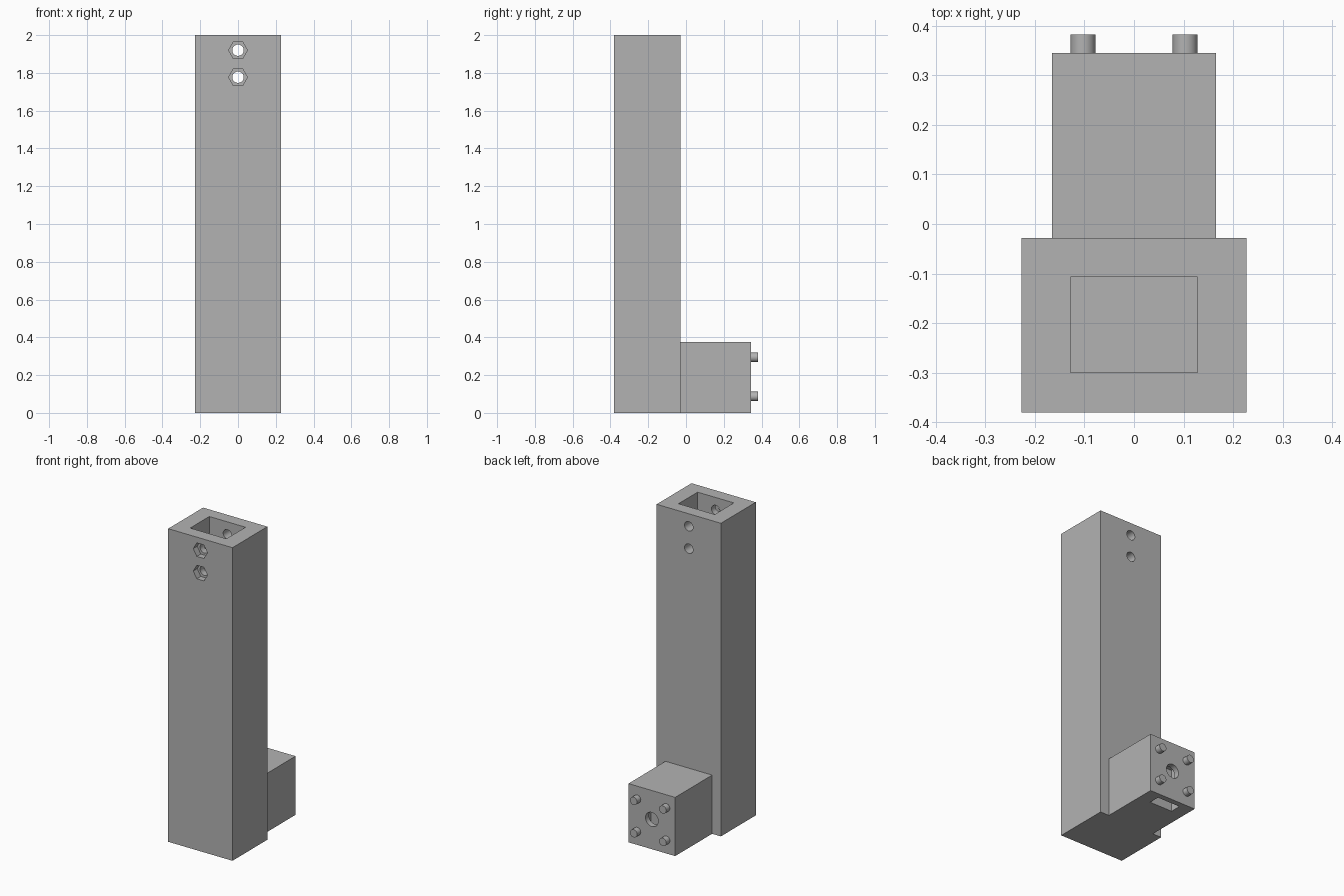
import bpy
from math import pi

if "Cube" in bpy.data.objects:
    bpy.data.objects.remove(bpy.data.objects["Cube"], do_unlink=True)

GREY = (0.45, 0.45, 0.45, 1)
grey = bpy.data.materials.new("plain grey")
grey.diffuse_color = GREY
grey.use_nodes = True
grey.node_tree.nodes["Principled BSDF"].inputs["Base Color"].default_value = GREY


def box(name, x, y, z):
    """Box from (low, high) ranges on each axis."""
    ranges = (x, y, z)
    bpy.ops.mesh.primitive_cube_add(size=1, location=[(a + b) / 2 for a, b in ranges])
    ob = bpy.context.object
    ob.name = name
    ob.scale = [b - a for a, b in ranges]
    bpy.ops.object.transform_apply(location=True, rotation=True, scale=True)
    ob.data.materials.append(grey)
    return ob


def rod(name, x, z, y, radius, sides=32, turn=0):
    """Cylinder or prism running along y."""
    bpy.ops.mesh.primitive_cylinder_add(vertices=sides, radius=radius, depth=y[1] - y[0])
    ob = bpy.context.object
    ob.name = name
    ob.rotation_euler = (pi / 2, turn, 0)
    ob.location = (x, (y[0] + y[1]) / 2, z)
    bpy.ops.object.transform_apply(location=True, rotation=True, scale=True)
    ob.data.materials.append(grey)
    return ob


def combine(target, tool, operation):
    """Apply a boolean, then discard the tool."""
    mod = target.modifiers.new(tool.name, 'BOOLEAN')
    mod.operation, mod.solver, mod.object = operation, 'EXACT', tool
    bpy.context.view_layer.objects.active = target
    bpy.ops.object.modifier_apply(modifier=mod.name)
    bpy.data.objects.remove(tool, do_unlink=True)


def smooth(ob):
    bpy.ops.object.select_all(action='DESELECT')
    ob.select_set(True)
    bpy.context.view_layer.objects.active = ob
    bpy.ops.object.shade_smooth_by_angle(angle=pi / 6)


# Upright post with the mounting block joined to its back
front, seam, back = -0.38, -0.028, 0.345
body = box("post_and_block", (-0.227, 0.227), (front, seam), (0, 2))
block = box("block", (-0.165, 0.165), (seam - 0.02, back), (0, 0.375))
combine(body, block, 'UNION')

# Socket in the top of the post
combine(body, box("socket", (-0.128, 0.128), (-0.3, -0.107), (1.69, 2.1)), 'DIFFERENCE')

# Two cross bolt holes with hexagonal nut recesses at the front
for z in (1.777, 1.92):
    combine(body, rod("bolt_hole", 0, z, (-0.5, 0.1), 0.03), 'DIFFERENCE')
    combine(body, rod("nut_recess", 0, z, (-0.5, front + 0.04), 0.05, 6, pi / 6), 'DIFFERENCE')

# Screw hole in the back of the block and nut slot from below
combine(body, rod("screw_hole", 0, 0.19, (0.12, 0.5), 0.045), 'DIFFERENCE')
combine(body, box("nut_slot", (-0.08, 0.08), (0.24, 0.31), (-0.1, 0.27)), 'DIFFERENCE')
smooth(body)

# Four locating pegs
for side, x in (("left", 0.103), ("right", -0.103)):
    for level, z in (("lower", 0.087), ("upper", 0.294)):
        smooth(rod(f"{level}_{side}_peg", x, z, (back - 0.01, 0.382), 0.025))
